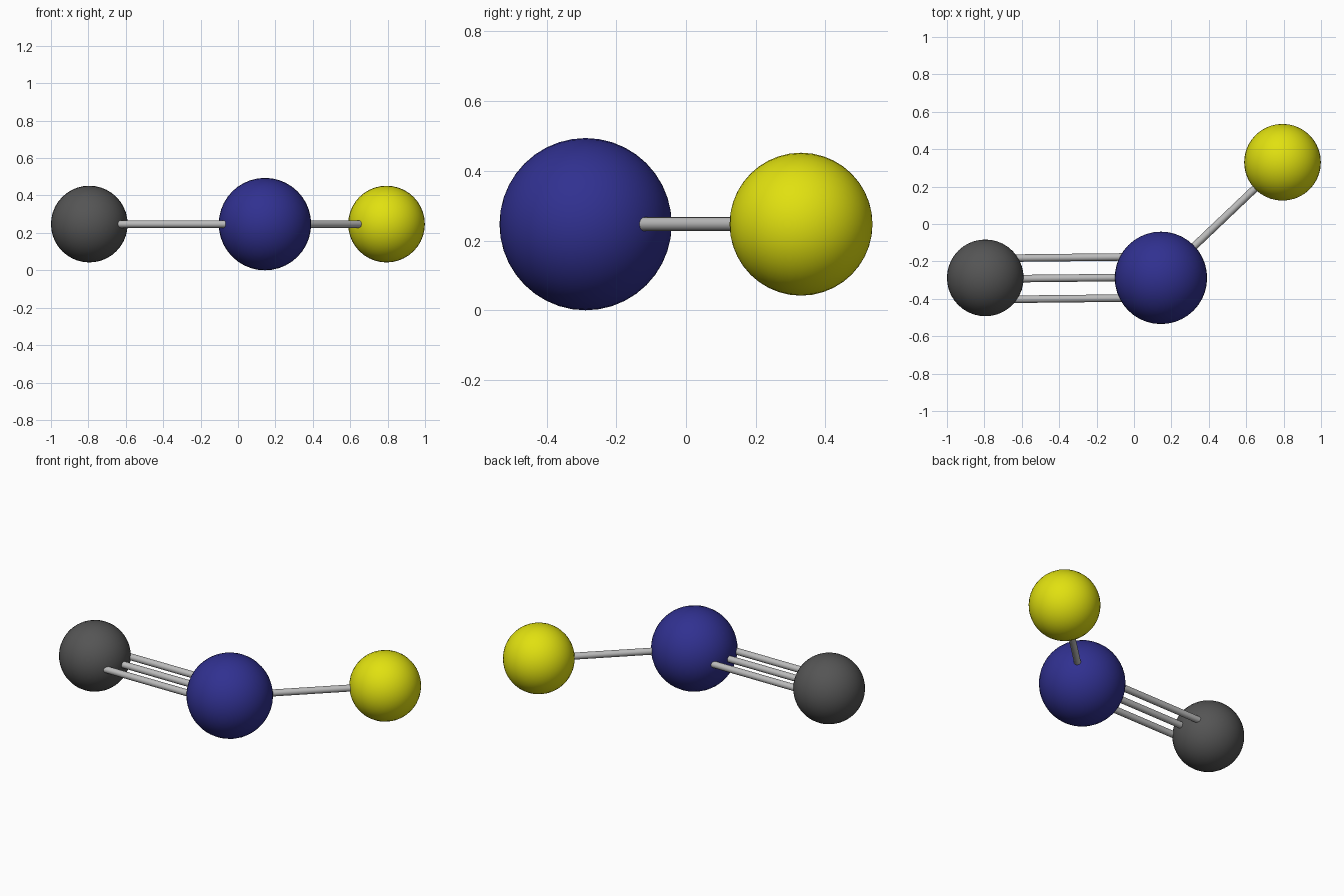
import bpy, math
from mathutils import Vector

if "Cube" in bpy.data.objects:
    bpy.data.objects.remove(bpy.data.objects["Cube"])

Z = 0.247
GREY, BLUE, YELLOW = Vector((-0.795, -0.288, Z)), Vector((0.144, -0.288, Z)), Vector((0.794, 0.33, Z))


def paint(obj, name, color):
    mat = bpy.data.materials.new(name)
    mat.diffuse_color = (*color, 1)
    mat.use_nodes = True
    mat.node_tree.nodes["Principled BSDF"].inputs["Base Color"].default_value = mat.diffuse_color
    obj.data.materials.append(mat)


def ball(name, center, radius, color):
    bpy.ops.mesh.primitive_uv_sphere_add(segments=40, ring_count=20, radius=radius,
                                         location=center, rotation=(math.pi / 2, 0, 0))
    obj = bpy.context.object
    obj.name = name
    bpy.ops.object.shade_smooth()
    paint(obj, name + "_color", color)


def rod(name, a, b, radius=0.02):
    a, b = Vector(a), Vector(b)
    d = b - a
    bpy.ops.mesh.primitive_cylinder_add(vertices=16, radius=radius, depth=d.length,
                                        location=(a + b) / 2)
    obj = bpy.context.object
    obj.name = name
    obj.rotation_mode = 'QUATERNION'
    obj.rotation_quaternion = d.to_track_quat('Z', 'Y')
    bpy.ops.object.shade_smooth_by_angle(angle=math.radians(40))
    paint(obj, name + "_color", (0.5, 0.5, 0.5))


# atoms
ball("dark_grey_atom", GREY, 0.205, (0.09, 0.09, 0.09))
ball("blue_atom", BLUE, 0.247, (0.03, 0.03, 0.28))
ball("yellow_atom", YELLOW, 0.205, (0.75, 0.75, 0.005))

# triple bond: three near-parallel rods, rising slightly in y to the right
for i, name in enumerate(("front", "middle", "back")):
    off = (i - 1) * 0.11
    rod("triple_bond_" + name, GREY + Vector((0, off - 0.006, 0)),
        BLUE + Vector((0, off + 0.004, 0)))

# single bond
rod("single_bond", BLUE, YELLOW)
